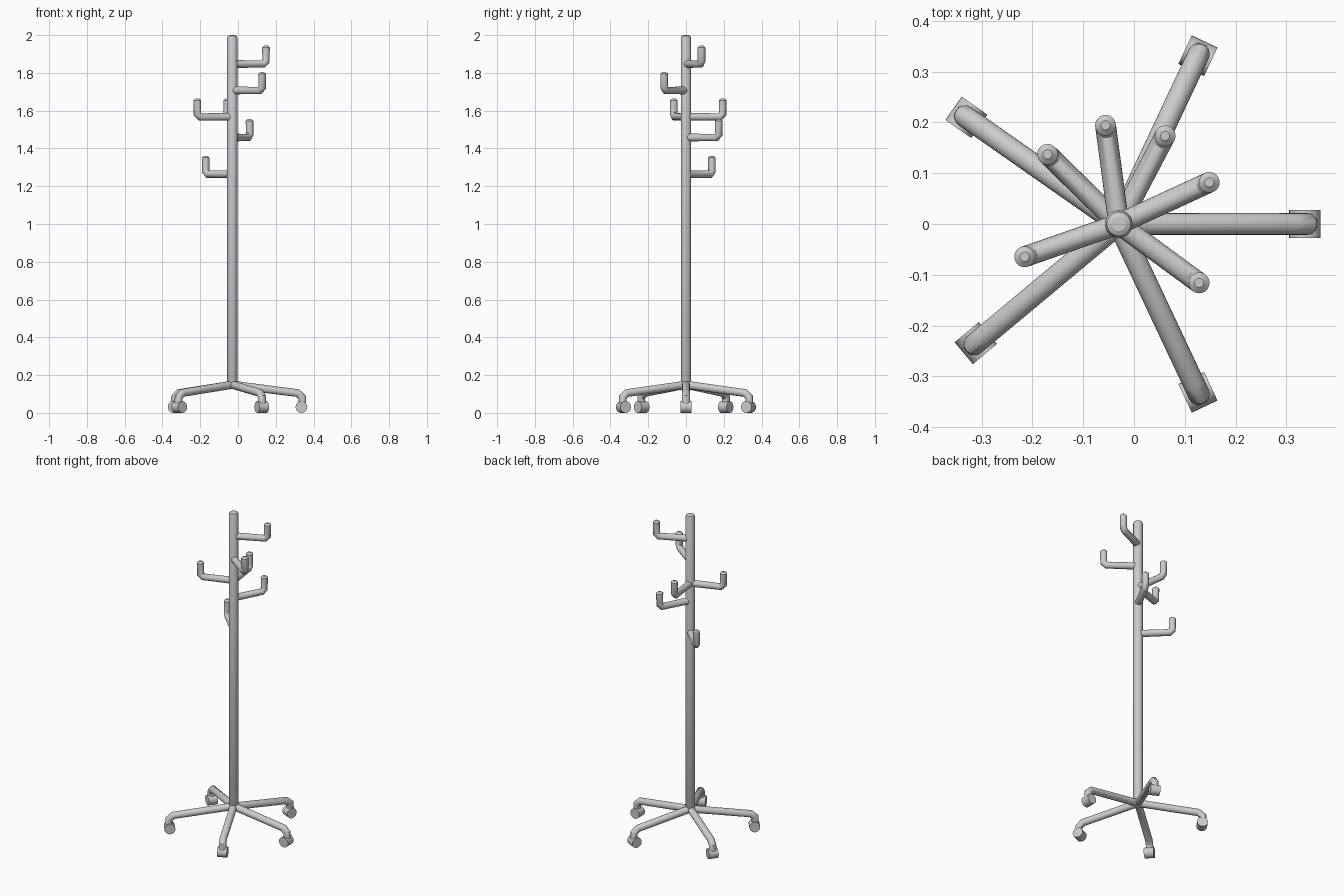
import bpy
from math import radians, cos, sin, atan2, pi
from mathutils import Matrix

if "Cube" in bpy.data.objects:
    bpy.data.objects.remove(bpy.data.objects["Cube"])

PX, PY = -0.03, 0.0   # pole axis


def smooth(obj, angle=40):
    bpy.ops.object.select_all(action='DESELECT')
    obj.select_set(True)
    bpy.context.view_layer.objects.active = obj
    bpy.ops.object.shade_smooth_by_angle(angle=radians(angle))


def tube(name, path, radius, angle=0.0):
    """Round tube; path holds (distance from pole, z, radius factor)."""
    cu = bpy.data.curves.new(name, 'CURVE')
    cu.dimensions = '3D'
    cu.bevel_depth = radius
    cu.bevel_resolution = 8
    cu.use_fill_caps = True
    sp = cu.splines.new('POLY')
    sp.points.add(len(path) - 1)
    for p, (r, z, f) in zip(sp.points, path):
        p.co = (PX + r * cos(angle), PY + r * sin(angle), z, 1)
        p.radius = f
    obj = bpy.data.objects.new(name, cu)
    bpy.context.collection.objects.link(obj)
    bpy.ops.object.select_all(action='DESELECT')
    obj.select_set(True)
    bpy.context.view_layer.objects.active = obj
    bpy.ops.object.convert(target='MESH')
    obj = bpy.context.view_layer.objects.active
    smooth(obj)
    return obj


# upright pole with a softened top
tube("pole", [(0, 0.135, 0.7), (0, 0.15, 1), (0, 1.985, 1),
              (0, 1.995, 0.85), (0, 2.0, 0.5)], 0.0275)

# coat hooks: tip x, tip y, bar height
hooks = [(0.148, 0.082, 1.847), (0.127, -0.115, 1.707), (-0.214, -0.064, 1.567),
         (-0.056, 0.194, 1.567), (0.062, 0.175, 1.458), (-0.170, 0.137, 1.263)]
for i, (x, y, z) in enumerate(hooks):
    tube(f"hook_{i + 1}",
         [(0.005, z, 1), (0.18, z, 1), (0.196, z + 0.016, 1),
          (0.196, z + 0.088, 1), (0.196, z + 0.097, 0.45)],
         0.0205, atan2(y - PY, x - PX))

# base legs with a caster wheel under each end
for i, deg in enumerate((0, 64.8, 145, 219.8, 295.2)):
    a = radians(deg)
    tube(f"leg_{i + 1}",
         [(0, 0.149, 1), (0.345, 0.105, 1), (0.370, 0.083, 1), (0.370, 0.045, 1)],
         0.0215, a)
    loc = (PX + 0.366 * cos(a), PY + 0.366 * sin(a), 0.031)
    bpy.ops.mesh.primitive_cylinder_add(vertices=24, radius=0.031, depth=0.056,
                                        location=loc, rotation=(pi / 2, 0, a))
    wheel = bpy.context.object
    wheel.name = f"caster_wheel_{i + 1}"
    smooth(wheel)
